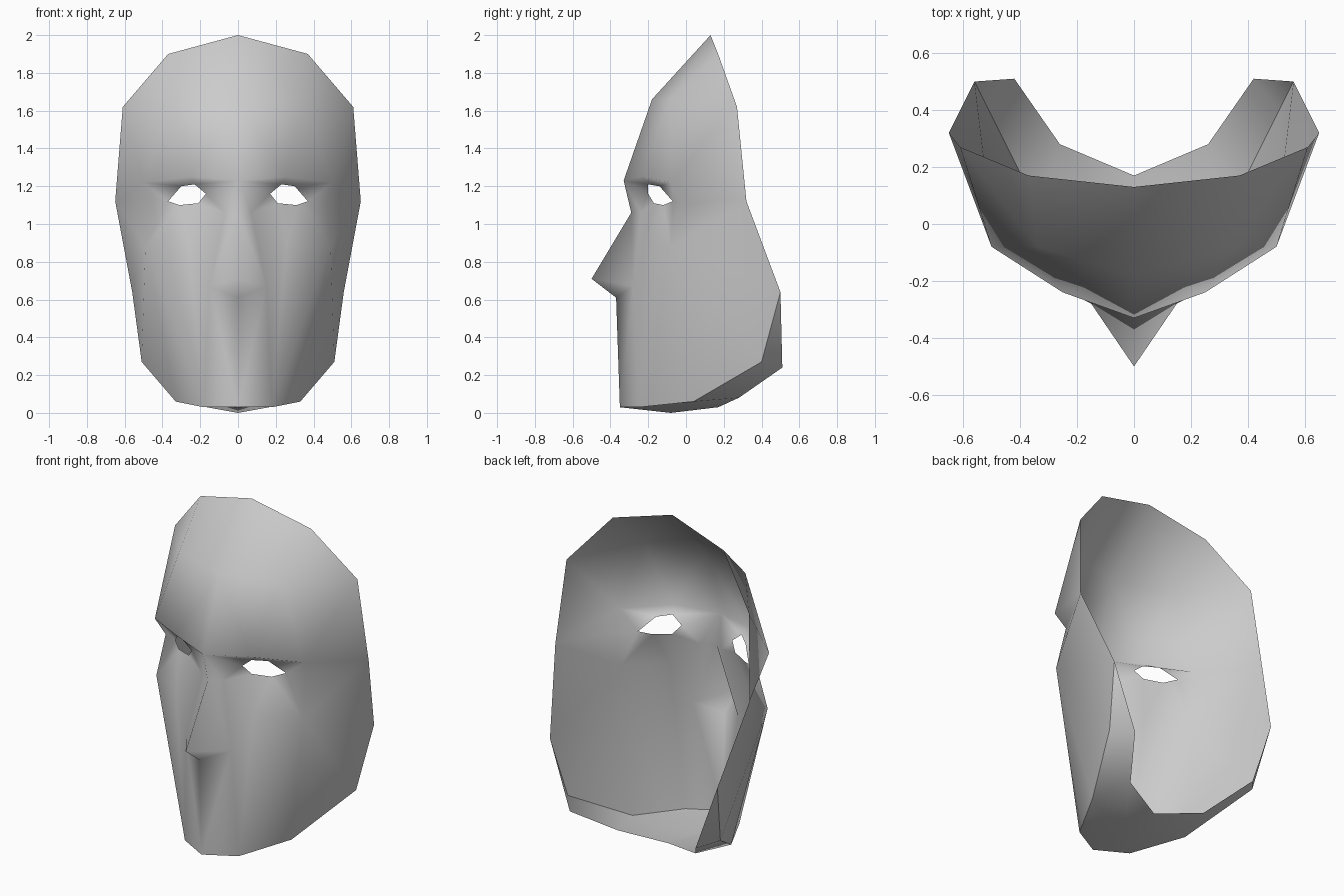
import bpy, bmesh

cube = bpy.data.objects.get("Cube")
if cube:
    bpy.data.objects.remove(cube, do_unlink=True)

# Landmarks of the left half; the mirror makes the right half
points = {
    # outer rim, from the crown down to the jaw corner
    "crown": (0, .13, 2), "crown_side": (.37, .17, 1.9), "temple": (.61, .27, 1.62),
    "ear": (.65, .32, 1.12), "jaw_top": (.56, .5, .64),
    # jaw line
    "jaw": (.51, .4, .27), "jaw_low": (.33, .04, .06),
    "chin_side": (.18, -.25, .03), "chin": (0, -.35, .03),
    # forehead and brow
    "forehead": (0, -.18, 1.66), "forehead_side": (.34, -.08, 1.66),
    "brow": (0, -.33, 1.23), "brow_mid": (.25, -.24, 1.25), "brow_end": (.5, -.08, 1.22),
    # cheek
    "socket_end": (.47, -.02, 1.11), "cheek": (.49, -.08, .88), "cheek_mid": (.26, -.22, .9),
    # nose
    "bridge": (0, -.29, 1.06), "bridge_side": (.07, -.24, 1.06), "nose_tip": (0, -.5, .71),
    "nostril": (.15, -.28, .67), "nose_base": (0, -.37, .61),
    # eye opening, from the inner corner over the lid
    "eye_in": (.17, -.2, 1.16), "lid_in": (.23, -.2, 1.21), "lid_out": (.3, -.14, 1.2),
    "eye_out": (.37, -.07, 1.12), "under_out": (.31, -.12, 1.1), "under_in": (.21, -.17, 1.11),
    # underside of the chin
    "under_chin": (0, -.08, 0), "throat": (0, .17, .03),
    "throat_side": (.26, .28, .08), "throat_end": (.42, .51, .24),
}

bm = bmesh.new()
vert = {name: bm.verts.new(co) for name, co in points.items()}


def panel(*names):
    face = bm.faces.new([vert[name] for name in names])
    face.smooth = True
    return face


# Forehead
front = panel("crown", "crown_side", "forehead_side", "forehead")
panel("crown_side", "temple", "forehead_side")
panel("forehead", "forehead_side", "brow_mid", "brow")
panel("forehead_side", "temple", "brow_end", "brow_mid")
panel("temple", "ear", "brow_end")

# Side of the face
panel("brow_end", "ear", "socket_end")
panel("socket_end", "ear", "cheek")
panel("ear", "jaw_top", "cheek")
panel("jaw_top", "jaw", "cheek")
panel("cheek", "jaw", "jaw_low")
panel("cheek", "jaw_low", "chin_side")

# Eye socket around the opening
panel("brow", "brow_mid", "lid_in", "eye_in")
panel("brow_mid", "lid_out", "lid_in")
panel("brow_mid", "brow_end", "lid_out")
panel("brow_end", "socket_end", "eye_out", "lid_out")
panel("socket_end", "cheek", "eye_out")
panel("cheek", "cheek_mid", "under_out", "eye_out")
panel("cheek_mid", "under_in", "under_out")
panel("cheek_mid", "bridge_side", "under_in")
panel("bridge_side", "eye_in", "under_in")
panel("brow", "eye_in", "bridge_side", "bridge")

# Nose
panel("bridge", "bridge_side", "nostril", "nose_tip")
panel("nose_tip", "nostril", "nose_base")
panel("bridge_side", "cheek_mid", "nostril")

# Lower face
panel("cheek_mid", "cheek", "chin_side", "nostril")
panel("nostril", "chin_side", "chin", "nose_base")

# Underside
panel("chin", "chin_side", "jaw_low", "under_chin")
panel("under_chin", "jaw_low", "throat_side", "throat")
panel("jaw_low", "jaw", "throat_end", "throat_side")
panel("jaw", "jaw_top", "throat_end")

# Outward normals
bmesh.ops.recalc_face_normals(bm, faces=bm.faces[:])
if front.normal.y > 0:
    bmesh.ops.reverse_faces(bm, faces=bm.faces[:])

# Crisp crease along the jaw line
jaw_line = ["chin", "chin_side", "jaw_low", "jaw", "jaw_top"]
for a, b in zip(jaw_line, jaw_line[1:]):
    bm.edges.get((vert[a], vert[b])).smooth = False

mesh = bpy.data.meshes.new("face_mask")
bm.to_mesh(mesh)
bm.free()
mask = bpy.data.objects.new("face_mask", mesh)
bpy.context.collection.objects.link(mask)

# Right half
mirror = mask.modifiers.new("mirror", "MIRROR")
mirror.use_clip = True
mirror.merge_threshold = 0.001

# Plain grey
grey = bpy.data.materials.new("light_grey")
grey.use_nodes = True
colour = (.6, .6, .6, 1)
grey.diffuse_color = colour
grey.node_tree.nodes["Principled BSDF"].inputs["Base Color"].default_value = colour
mesh.materials.append(grey)
